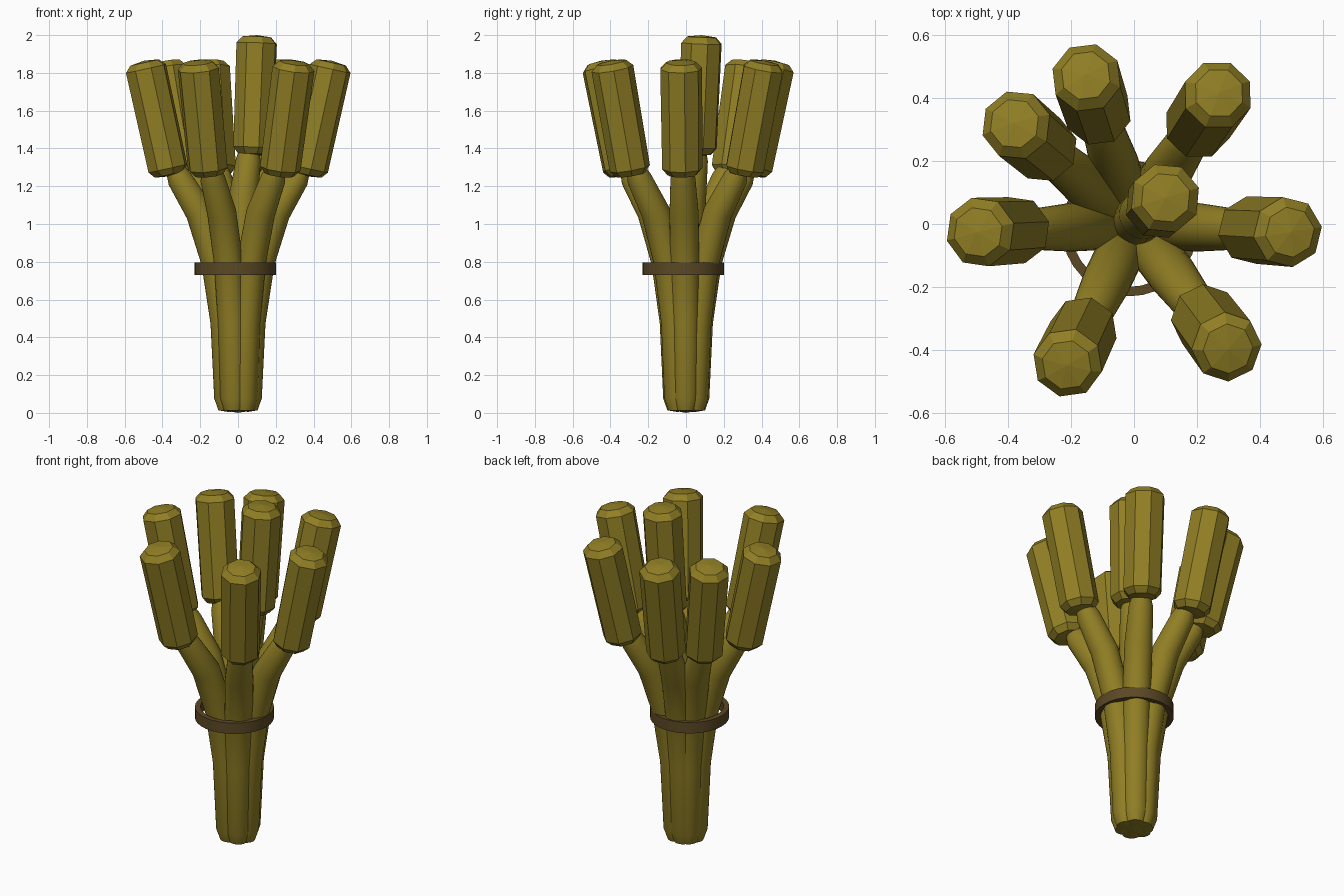
import bpy, bmesh
from math import cos, sin, pi, radians
from mathutils import Vector

if "Cube" in bpy.data.objects:
    bpy.data.objects.remove(bpy.data.objects["Cube"])


def material(name, color):
    m = bpy.data.materials.new(name)
    m.diffuse_color = (*color, 1)
    m.use_nodes = True
    m.node_tree.nodes["Principled BSDF"].inputs["Base Color"].default_value = m.diffuse_color
    return m


OLIVE = material("olive", (0.28, 0.21, 0.018))
BROWN = material("brown", (0.105, 0.065, 0.018))


def finish(bm, name, mat, smooth=False):
    bmesh.ops.recalc_face_normals(bm, faces=bm.faces)
    me = bpy.data.meshes.new(name)
    bm.to_mesh(me)
    bm.free()
    me.materials.append(mat)
    ob = bpy.data.objects.new(name, me)
    bpy.context.collection.objects.link(ob)
    if smooth:
        bpy.ops.object.select_all(action='DESELECT')
        ob.select_set(True)
        bpy.context.view_layer.objects.active = ob
        bpy.ops.object.shade_smooth_by_angle(angle=radians(30))
    return ob


def loft(name, path, radii, sides, mat, dome, smooth=False, spin=0.0):
    """Sweep circles along a path, closing both ends with shallow cones."""
    bm = bmesh.new()
    pts = [Vector(p) for p in path]
    rings = []
    for i, (p, r) in enumerate(zip(pts, radii)):
        t = (pts[min(i + 1, len(pts) - 1)] - pts[max(i - 1, 0)]).normalized()
        q = Vector((0, 0, 1)).rotation_difference(t)
        rings.append([bm.verts.new(p + q @ Vector((r * cos(a), r * sin(a), 0)))
                      for a in (spin + 2 * pi * k / sides for k in range(sides))])
    for a, b in zip(rings, rings[1:]):
        for k in range(sides):
            j = (k + 1) % sides
            bm.faces.new((a[k], a[j], b[j], b[k]))
    for ring, end, nxt in ((rings[0], pts[0], pts[1]), (rings[-1], pts[-1], pts[-2])):
        tip = bm.verts.new(end + (end - nxt).normalized() * dome)
        for k in range(sides):
            bm.faces.new((ring[k], ring[(k + 1) % sides], tip))
    return finish(bm, name, mat, smooth)


def head(name, base, top, spin):
    b, t = Vector(base), Vector(top)
    path = [b.lerp(t, f) for f in (0, 0.055, 0.945, 1)]
    loft(name, path, [0.08, 0.108, 0.112, 0.08], 8, OLIVE, 0.01, spin=spin)


# Outer stalks and heads, spread around the bundle: (radius out, height)
stalk_profile = [(0.052, 0.015), (0.054, 0.08), (0.07, 0.48), (0.118, 0.8),
                 (0.2, 1.06), (0.31, 1.24), (0.335, 1.29)]
stalk_radii = [0.052, 0.072, 0.076, 0.077, 0.077, 0.066, 0.05]
for i, deg in enumerate((357, 57, 108, 140, 183, 244.5, 307)):
    a = radians(deg)

    def at(r, z):
        return (r * cos(a), r * sin(a), z)
    loft(f"stalk_{i + 1}", [at(*p) for p in stalk_profile], stalk_radii,
         32, OLIVE, 0.01, smooth=True)
    head(f"head_{i + 1}", at(0.365, 1.262), at(0.495, 1.855), a + 0.2)

# Taller middle stalk and head
loft("stalk_middle",
     [(0, 0, 0.01), (0, 0, 0.08), (0, 0, 0.5), (0.01, 0.01, 0.8),
      (0.03, 0.03, 1.15), (0.055, 0.05, 1.34), (0.06, 0.055, 1.4)],
     stalk_radii, 32, OLIVE, 0.01, smooth=True)
head("head_middle", (0.077, 0.058, 1.37), (0.1, 0.083, 1.99), 0.3)

# Flat band tied around the bundle
bm = bmesh.new()
n, c = 32, -0.014
loops = [[bm.verts.new((c + r * cos(2 * pi * k / n), c + r * sin(2 * pi * k / n), z))
          for k in range(n)]
         for r, z in ((0.215, 0.73), (0.215, 0.795), (0.185, 0.795), (0.185, 0.73))]
for i in range(4):
    lo, hi = loops[i], loops[(i + 1) % 4]
    for k in range(n):
        j = (k + 1) % n
        bm.faces.new((lo[k], lo[j], hi[j], hi[k]))
finish(bm, "band", BROWN, smooth=True)
